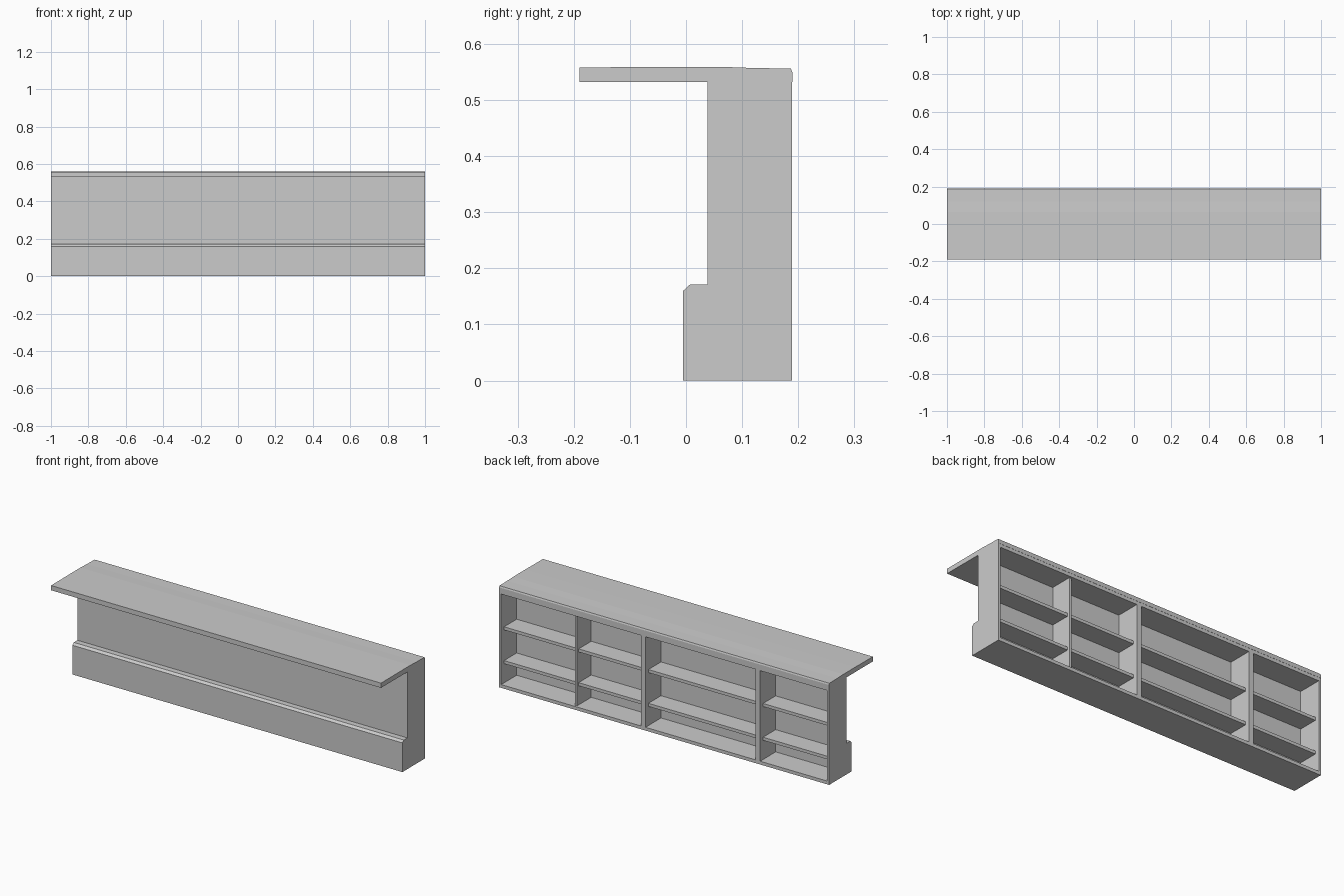
import bpy, bmesh

if "Cube" in bpy.data.objects:
    bpy.data.objects.remove(bpy.data.objects["Cube"])


def extrude_profile(name, profile, x0, x1):
    """Solid made by sweeping a closed (y, z) outline along x."""
    bm = bmesh.new()
    face = bm.faces.new([bm.verts.new((x0, y, z)) for y, z in profile])
    swept = bmesh.ops.extrude_face_region(bm, geom=[face])["geom"]
    verts = [g for g in swept if isinstance(g, bmesh.types.BMVert)]
    bmesh.ops.translate(bm, verts=verts, vec=(x1 - x0, 0, 0))
    bmesh.ops.recalc_face_normals(bm, faces=bm.faces[:])
    mesh = bpy.data.meshes.new(name)
    bm.to_mesh(mesh)
    bm.free()
    obj = bpy.data.objects.new(name, mesh)
    bpy.context.collection.objects.link(obj)
    return obj


def box(name, x0, x1, y0, y1, z0, z1):
    return extrude_profile(name, [(y0, z0), (y1, z0), (y1, z1), (y0, z1)], x0, x1)


FRONT, PANEL, BACK = 0.038, 0.055, 0.189   # cabinet depth stations
SIDE = 0.012                               # side board thickness
FLOOR, UNDER = 0.018, 0.532                # floor top, underside of counter top

# Counter top: long overhang to the front, faint crown, eased rear edge
extrude_profile("counter_top", [
    (-0.19, UNDER), (BACK + 0.001, UNDER), (0.19, 0.548), (0.187, 0.556),
    (0.12, 0.557), (0.065, 0.559), (-0.035, 0.559), (-0.19, 0.558)], -1, 1)

# Stepped plinth along the front with a chamfered top edge
extrude_profile("front_plinth", [
    (-0.005, 0), (FRONT, 0), (FRONT, 0.171), (0.007, 0.171), (-0.005, 0.16)], -1, 1)

# Front panel, end boards, floor and top rail
box("front_panel", -1, 1, FRONT, PANEL, 0, UNDER)
for name, x0 in (("left_end", -1), ("right_end", 1 - SIDE)):
    box(name, x0, x0 + SIDE, PANEL, BACK, 0, UNDER)
box("floor_board", -1 + SIDE, 1 - SIDE, PANEL, BACK, 0, FLOOR)
box("top_rail", -1 + SIDE, 1 - SIDE, PANEL, BACK, 0.514, UNDER)

# Upright dividers: two thick posts flush with the frame, one thin inset board
dividers = [(-0.582, -0.555, BACK), (0.113, 0.14, BACK), (0.536, 0.55, BACK - 0.012)]
for i, (x0, x1, y1) in enumerate(dividers):
    box(f"divider_{i + 1}", x0, x1, PANEL, y1, FLOOR, 0.514)

# Two inset shelves in each bay
starts = [-1 + SIDE] + [d[1] for d in dividers]
ends = [d[0] for d in dividers] + [1 - SIDE]
for bay, (x0, x1) in enumerate(zip(starts, ends)):
    for level, top in enumerate((0.14, 0.325)):
        box(f"shelf_{bay + 1}_{level + 1}", x0, x1, PANEL, BACK - 0.025, top - 0.017, top)
